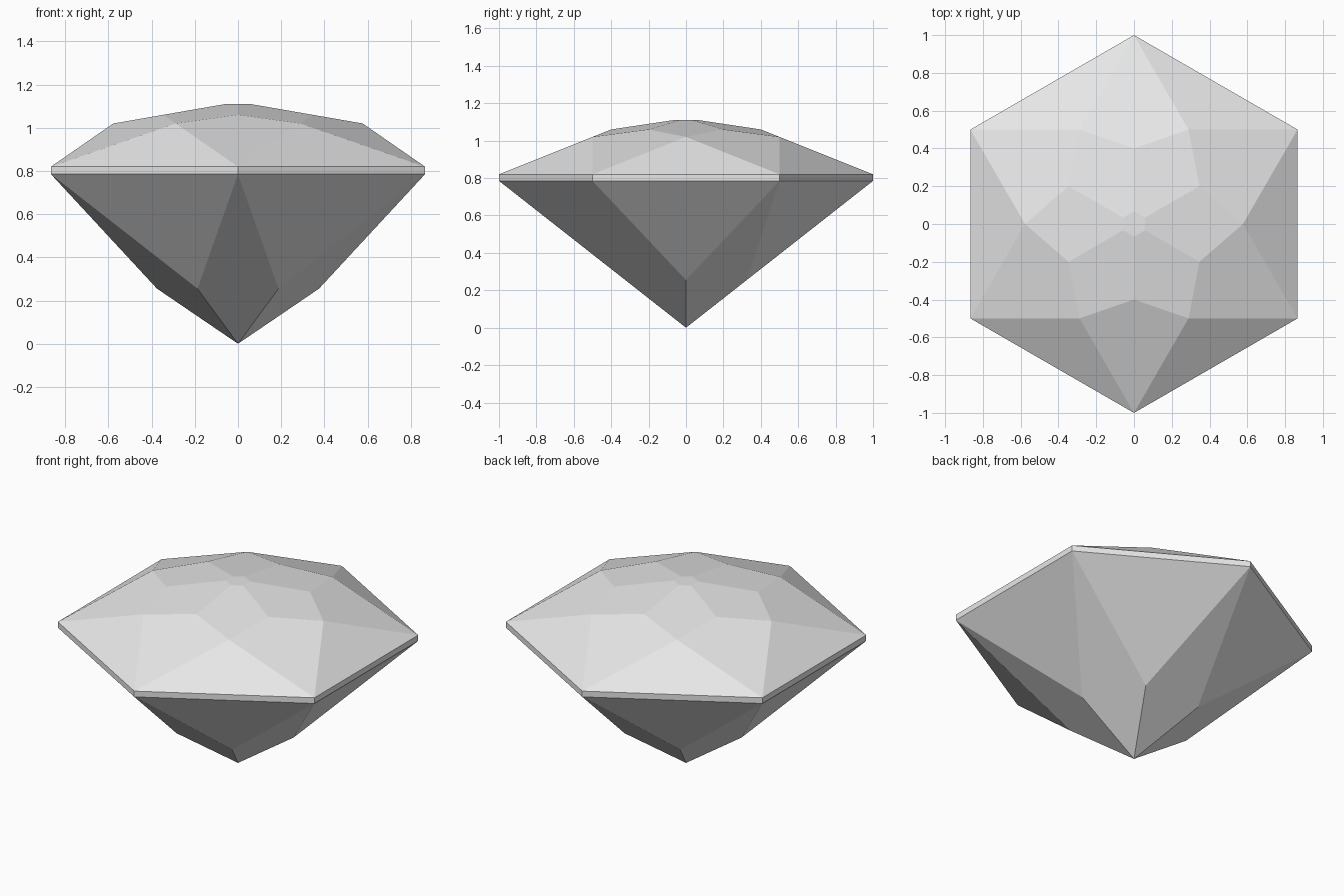
import bpy
import bmesh
from math import cos, sin, radians

if "Cube" in bpy.data.objects:
    bpy.data.objects.remove(bpy.data.objects["Cube"], do_unlink=True)

SIDES = 6

# Single pale grey material
grey = bpy.data.materials.new("pale_grey")
grey.use_nodes = True
colour = (0.8, 0.8, 0.8, 1.0)
grey.diffuse_color = colour
grey.node_tree.nodes["Principled BSDF"].inputs["Base Color"].default_value = colour

bm = bmesh.new()


def ring(radius, z, start):
    """Six vertices on a circle, the first one at the start angle."""
    angles = [radians(start + k * 360 / SIDES) for k in range(SIDES)]
    return [bm.verts.new((radius * cos(a), radius * sin(a), z)) for a in angles]


# Corner rings start at 30 degrees, the rings between them at 60
table = ring(0.067, 1.11, 30)
star = ring(0.40, 1.06, 30)
crown = ring(0.577, 1.02, 60)
girdle_top = ring(1.0, 0.82, 30)
girdle_low = ring(1.0, 0.785, 30)
pavilion = ring(0.375, 0.255, 60)
tip = bm.verts.new((0, 0, 0))

bm.faces.new(table)
for i in range(SIDES):
    n, p = (i + 1) % SIDES, i - 1
    facets = [
        (table[i], star[i], crown[i], star[n], table[n]),       # star facet
        (star[i], crown[p], girdle_top[i], crown[i]),           # crown kite
        (crown[i], girdle_top[i], girdle_top[n]),               # crown triangle
        (girdle_top[i], girdle_low[i], girdle_low[n], girdle_top[n]),
        (girdle_low[i], pavilion[i], girdle_low[n]),            # pavilion triangle
        (girdle_low[i], pavilion[p], tip, pavilion[i]),         # pavilion kite
    ]
    for facet in facets:
        bm.faces.new(facet)

bmesh.ops.recalc_face_normals(bm, faces=bm.faces)

mesh = bpy.data.meshes.new("cut_gemstone")
bm.to_mesh(mesh)
bm.free()
mesh.materials.append(grey)
gem = bpy.data.objects.new("cut_gemstone", mesh)
bpy.context.collection.objects.link(gem)
